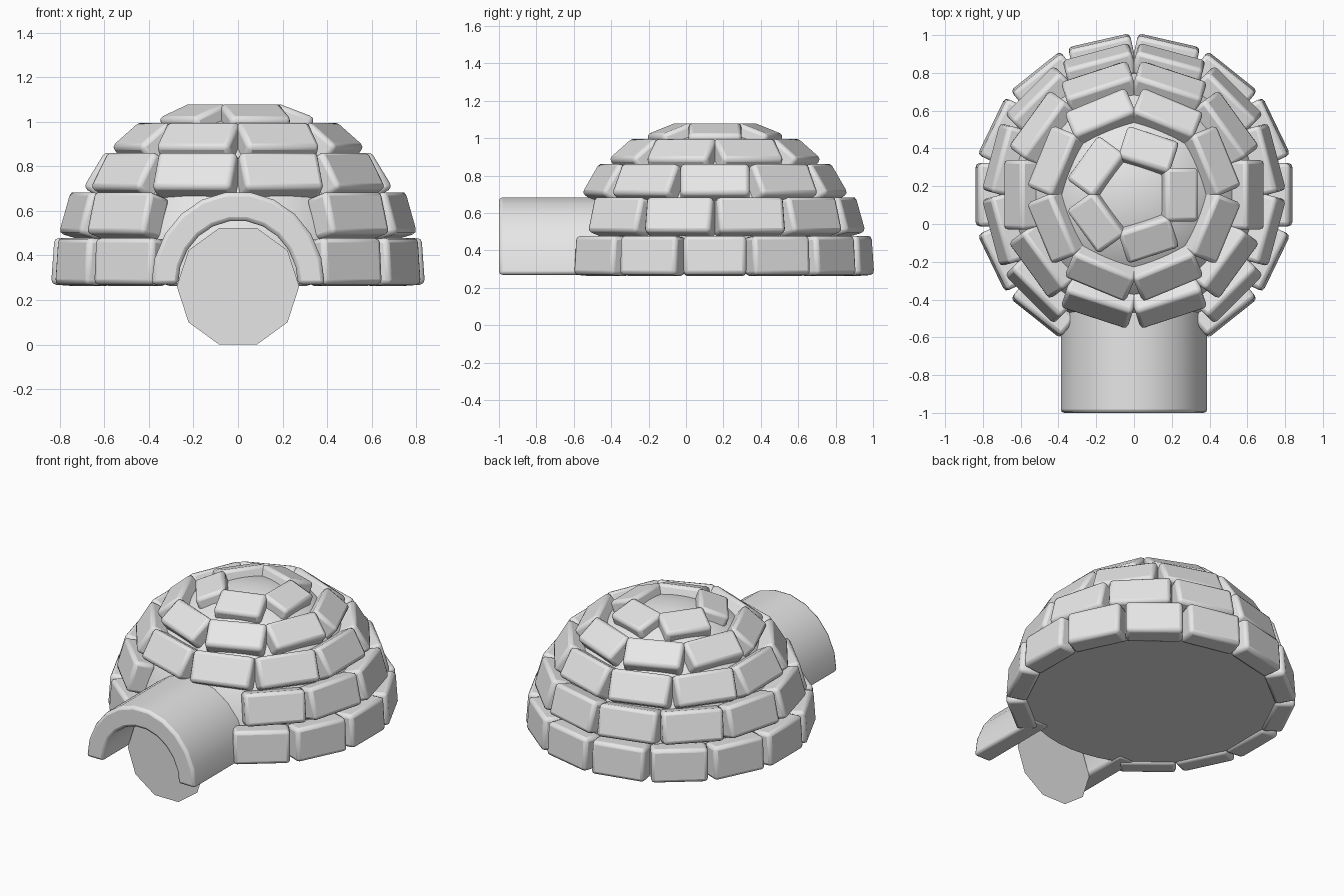
import bpy, bmesh
from math import pi, sin, cos, radians, atan2, hypot
from mathutils import Matrix, Vector

cube = bpy.data.objects.get("Cube")
if cube:
    bpy.data.objects.remove(cube, do_unlink=True)

BASE = 0.27      # ground level of the dome
CENTRE_Y = 0.155

snow = bpy.data.materials.new("pale_grey_snow")
snow.use_nodes = True
snow.diffuse_color = (0.8, 0.8, 0.8, 1)
snow.node_tree.nodes["Principled BSDF"].inputs["Base Color"].default_value = (0.8, 0.8, 0.8, 1)


def make(name, bm, bevel=0, smooth=True):
    bmesh.ops.recalc_face_normals(bm, faces=bm.faces)
    mesh = bpy.data.meshes.new(name)
    bm.to_mesh(mesh)
    bm.free()
    mesh.materials.append(snow)
    obj = bpy.data.objects.new(name, mesh)
    bpy.context.collection.objects.link(obj)
    if bevel:
        mod = obj.modifiers.new("rounded_edges", "BEVEL")
        mod.width = bevel
        mod.segments = 2
        mod.limit_method = "ANGLE"
        mod.angle_limit = radians(50)
    if smooth:
        bpy.ops.object.select_all(action="DESELECT")
        obj.select_set(True)
        bpy.context.view_layer.objects.active = obj
        bpy.ops.object.shade_smooth_by_angle(angle=radians(50))
    return obj


def block_row(name, count, phase, width, low, high, skip_front=False):
    """Ring of tilted blocks; low and high are (radius, z) of the outer face."""
    bm = bmesh.new()
    depth = 0.13
    height = hypot(high[0] - low[0], high[1] - low[1])
    tilt = atan2(low[0] - high[0], high[1] - low[1])
    middle = Vector(((low[0] + high[0]) / 2, 0, (low[1] + high[1]) / 2))
    for i in range(count):
        angle = 2 * pi * (i + phase) / count
        if skip_front and sin(angle) < -0.93:
            continue
        m = (Matrix.Translation((0, CENTRE_Y, 0)) @ Matrix.Rotation(angle, 4, "Z")
             @ Matrix.Translation(middle) @ Matrix.Rotation(-tilt, 4, "Y")
             @ Matrix.Translation((-depth / 2, 0, 0))
             @ Matrix.Diagonal((depth, width, height, 1)))
        bmesh.ops.create_cube(bm, size=1, matrix=m)
    make(name, bm, bevel=0.022)


# Stacked rows of snow blocks
block_row("block_row_1", 14, 0, 0.335, (0.84, BASE), (0.825, 0.48), True)
block_row("block_row_2", 12, 0.5, 0.365, (0.79, 0.50), (0.735, 0.69), True)
block_row("block_row_3", 10, 0, 0.37, (0.695, 0.705), (0.595, 0.87))
block_row("block_row_4", 8, 0.5, 0.35, (0.55, 0.89), (0.41, 1.005))
block_row("block_row_5", 5, 0, 0.285, (0.345, 1.02), (0.17, 1.087))

# Smooth inner dome with a flat floor
bm = bmesh.new()
bmesh.ops.create_uvsphere(bm, u_segments=48, v_segments=24, radius=1)
geom = bm.verts[:] + bm.edges[:] + bm.faces[:]
bmesh.ops.bisect_plane(bm, geom=geom, plane_co=(0, 0, 0), plane_no=(0, 0, 1), clear_inner=True)
bmesh.ops.holes_fill(bm, edges=[e for e in bm.edges if e.is_boundary])
bmesh.ops.transform(bm, verts=bm.verts, matrix=Matrix.Translation((0, CENTRE_Y, BASE + 0.005))
                    @ Matrix.Diagonal((0.735, 0.735, 0.775, 1)))
make("inner_dome", bm)

# Arched entrance tunnel
bm = bmesh.new()
steps = 11
arch = [(0.39 * cos(pi * i / steps), BASE + 0.418 * sin(pi * i / steps)) for i in range(steps + 1)]
arch += [(0.27 * cos(pi * i / steps), BASE + 0.287 * sin(pi * i / steps)) for i in range(steps, -1, -1)]
front = [bm.verts.new((x, -1, z)) for x, z in arch]
back = [bm.verts.new((x, -0.45, z)) for x, z in arch]
n = len(arch)
for i in range(n):
    j = (i + 1) % n
    bm.faces.new((front[i], front[j], back[j], back[i]))
for ring in (front, back):
    for i in range(steps):
        bm.faces.new((ring[i], ring[i + 1], ring[n - 2 - i], ring[n - 1 - i]))
make("entrance_tunnel", bm, bevel=0.018)

# Ten-sided door sheet, leaning very slightly
bm = bmesh.new()
bmesh.ops.create_circle(bm, cap_ends=True, segments=10, radius=0.275)
turn = Matrix.Rotation(radians(90 + 1), 4, "X") @ Matrix.Rotation(radians(18), 4, "Z")
bmesh.ops.transform(bm, verts=bm.verts, matrix=turn)
low = min(v.co.z for v in bm.verts)
bmesh.ops.translate(bm, verts=bm.verts, vec=(0, -0.737, -low))
make("door_sheet", bm, smooth=False)
